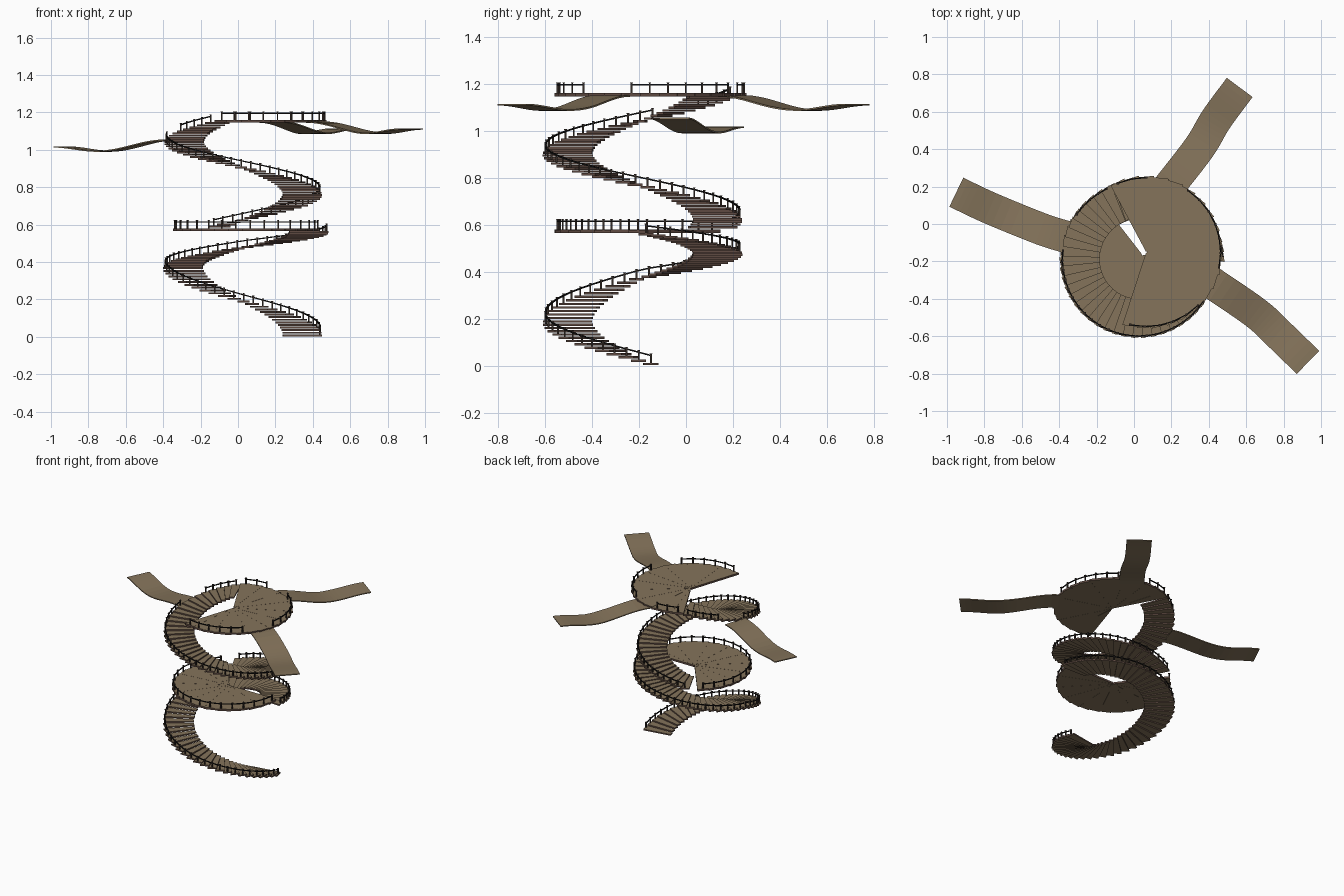
import bpy, bmesh, math
from mathutils import Vector

if "Cube" in bpy.data.objects:
    bpy.data.objects.remove(bpy.data.objects["Cube"])


def mat(name, r, g, b):
    m = bpy.data.materials.new(name)
    m.diffuse_color = (r, g, b, 1)
    m.use_nodes = True
    m.node_tree.nodes["Principled BSDF"].inputs["Base Color"].default_value = m.diffuse_color
    return m


WOOD = mat("weathered_wood", 0.235, 0.175, 0.105)
EDGE = mat("dark_red_wood", 0.115, 0.07, 0.055)
POST = mat("post_wood", 0.035, 0.025, 0.02)
ROPE = mat("black_rope", 0.006, 0.006, 0.006)


def finish(bm, name, mats, rule=None):
    bmesh.ops.recalc_face_normals(bm, faces=bm.faces)
    bm.normal_update()
    if rule:
        for f in bm.faces:
            f.material_index = rule(f)
    me = bpy.data.meshes.new(name)
    bm.to_mesh(me)
    bm.free()
    for m in mats:
        me.materials.append(m)
    ob = bpy.data.objects.new(name, me)
    bpy.context.collection.objects.link(ob)
    return ob


def sides_dark(f):
    return 1 if abs(f.normal.z) < 0.5 else 0


def slab(bm, pts, z, h):
    """Flat prism from an outline, from z up to z + h."""
    lo = [bm.verts.new((x, y, z)) for x, y in pts]
    hi = [bm.verts.new((x, y, z + h)) for x, y in pts]
    bm.faces.new(lo)
    bm.faces.new(hi)
    n = len(pts)
    for i in range(n):
        j = (i + 1) % n
        bm.faces.new((lo[i], lo[j], hi[j], hi[i]))


def polar(c, r, deg):
    a = math.radians(deg)
    return (c[0] + r * math.cos(a), c[1] + r * math.sin(a))


def board(bm, c, r0, r1, deg, half, z, h):
    """Tapered plank pointing outward, outer edge slightly skewed."""
    slab(bm, [polar(c, r0, deg - half), polar(c, r1, deg - half),
              polar(c, r1 - 0.008, deg + half), polar(c, r0, deg + half)], z, h)


def post(bm, x, y, z, h, w=0.004):
    slab(bm, [(x - w, y - w), (x + w, y - w), (x + w, y + w), (x - w, y + w)], z, h)
    w *= 1.5
    slab(bm, [(x - w, y - w), (x + w, y - w), (x + w, y + w), (x - w, y + w)], z + h, 0.003)


def rope(bm, a, b, r=0.0032):
    """Square bar between two points."""
    a, b = Vector(a), Vector(b)
    d = (b - a).normalized()
    s = d.cross(Vector((0, 0, 1))).normalized()
    u = s.cross(d)
    ring = [s + u, u - s, -s - u, s - u]
    va = [bm.verts.new(a + k * r) for k in ring]
    vb = [bm.verts.new(b + k * r) for k in ring]
    for i in range(4):
        j = (i + 1) % 4
        bm.faces.new((va[i], va[j], vb[j], vb[i]))
    bm.faces.new(va)
    bm.faces.new(vb)


def railing(name, spots, h, max_gap):
    bp, br = bmesh.new(), bmesh.new()
    for i, (x, y, z) in enumerate(spots):
        post(bp, x, y, z, h)
        if i:
            p = spots[i - 1]
            if math.hypot(x - p[0], y - p[1]) < max_gap:
                rope(br, (p[0], p[1], p[2] + h * 0.85), (x, y, z + h * 0.85))
    finish(bp, name + "_posts", [POST])
    finish(br, name + "_rope", [ROPE])


def lookup(table, t):
    for (t0, z0), (t1, z1) in zip(table, table[1:]):
        if t <= t1:
            return z0 + (z1 - z0) * (t - t0) / (t1 - t0)
    return table[-1][1]


def in_gap(deg, gaps):
    return any(abs((deg - g + 180) % 360 - 180) < w for g, w in gaps)


def stairs(name, start, sweep, table, drift, gaps=(), gap_turn=0):
    """Clockwise spiral flight; table gives height against swept angle."""
    bm, spots = bmesh.new(), []
    n = round(sweep / 7.3)
    for i in range(n + 1):
        t = sweep * i / n
        c = (0.025 + drift * max(0, 2 * t / sweep - 1), -0.185)
        deg, z = start - t, lookup(table, t)
        board(bm, c, 0.215, 0.425, deg, 4.3, z, 0.010)
        if not (t > gap_turn and in_gap(deg, gaps)):
            spots.append((*polar(c, 0.414, deg), z + 0.006))
    finish(bm, name + "_treads", [WOOD, EDGE], sides_dark)
    railing(name + "_railing", spots, 0.041, 0.09)


def platform(name, c, r, start, end, z, gaps=()):
    """Fan of wedge boards around a centre."""
    bm, spots = bmesh.new(), []
    n = round((start - end) / 11.5)
    step = (start - end) / n
    for i in range(n):
        deg = start - step * (i + 0.5)
        board(bm, c, 0.004, r, deg, step * 0.51, z + 0.0006 * (i % 2), 0.014)
        if not in_gap(deg, gaps):
            spots.append((*polar(c, r - 0.012, deg), z + 0.01))
    finish(bm, name + "_boards", [WOOD, EDGE], sides_dark)
    railing(name + "_railing", spots, 0.047, 0.12)


def walkway(name, pts, z0):
    """Sagging plank bridge following four plan points."""
    p = [Vector(q) for q in pts]
    p = [2 * p[0] - p[1]] + p + [2 * p[-1] - p[-2]]
    path = []
    for s in range(1, 4):
        a, b, c, d = p[s - 1:s + 3]
        for k in range(6 if s < 3 else 7):
            t = k / 6
            path.append(0.5 * (2 * b + (c - a) * t + (2 * a - 5 * b + 4 * c - d) * t * t
                               + (3 * b - a - 3 * c + d) * t ** 3))
    total = (path[-1] - path[0]).length
    bm, rows = bmesh.new(), []
    for i, q in enumerate(path):
        d = (path[min(i + 1, len(path) - 1)] - path[max(i - 1, 0)]).normalized()
        side = Vector((-d.y, d.x)) * 0.086
        t = (q - path[0]).length / total
        dip = 0.03 * (1 - math.cos(math.pi * t / 0.6)) if t < 0.6 else \
            0.06 - 0.0115 * (1 - math.cos(math.pi * (t - 0.6) / 0.4))
        z = z0 - dip
        rows.append([bm.verts.new((*(q + side), z)), bm.verts.new((*(q - side), z)),
                     bm.verts.new((*(q - side), z - 0.007)), bm.verts.new((*(q + side), z - 0.007))])
    for a, b in zip(rows, rows[1:]):
        for i in range(4):
            j = (i + 1) % 4
            bm.faces.new((a[i], a[j], b[j], b[i]))
    bm.faces.new(rows[0])
    bm.faces.new(rows[-1])
    finish(bm, name, [WOOD])


# Two spiral flights
stairs("lower_stairs", 5, 363,
       [(0, 0.003), (95, 0.185), (185, 0.37), (275, 0.475), (363, 0.555)], 0.035)
stairs("upper_stairs", 112, 356, [(0, 0.585), (356, 1.138)], 0.01, [(163, 11)], 250)

# Two fan-shaped landings
platform("middle_landing", (0.045, -0.165), 0.395, 0, -232, 0.565)
platform("top_landing", (0.065, -0.15), 0.41, 118, -108, 1.146, [(-29, 15), (70, 14)])

# Three sagging bridges
walkway("left_bridge", [(-0.36, -0.07), (-0.50, -0.025), (-0.77, 0.085), (-0.95, 0.17)], 1.056)
walkway("front_right_bridge", [(0.41, -0.31), (0.65, -0.475), (0.77, -0.585), (0.93, -0.74)], 1.152)
walkway("back_right_bridge", [(0.18, 0.19), (0.35, 0.41), (0.44, 0.56), (0.565, 0.73)], 1.152)
